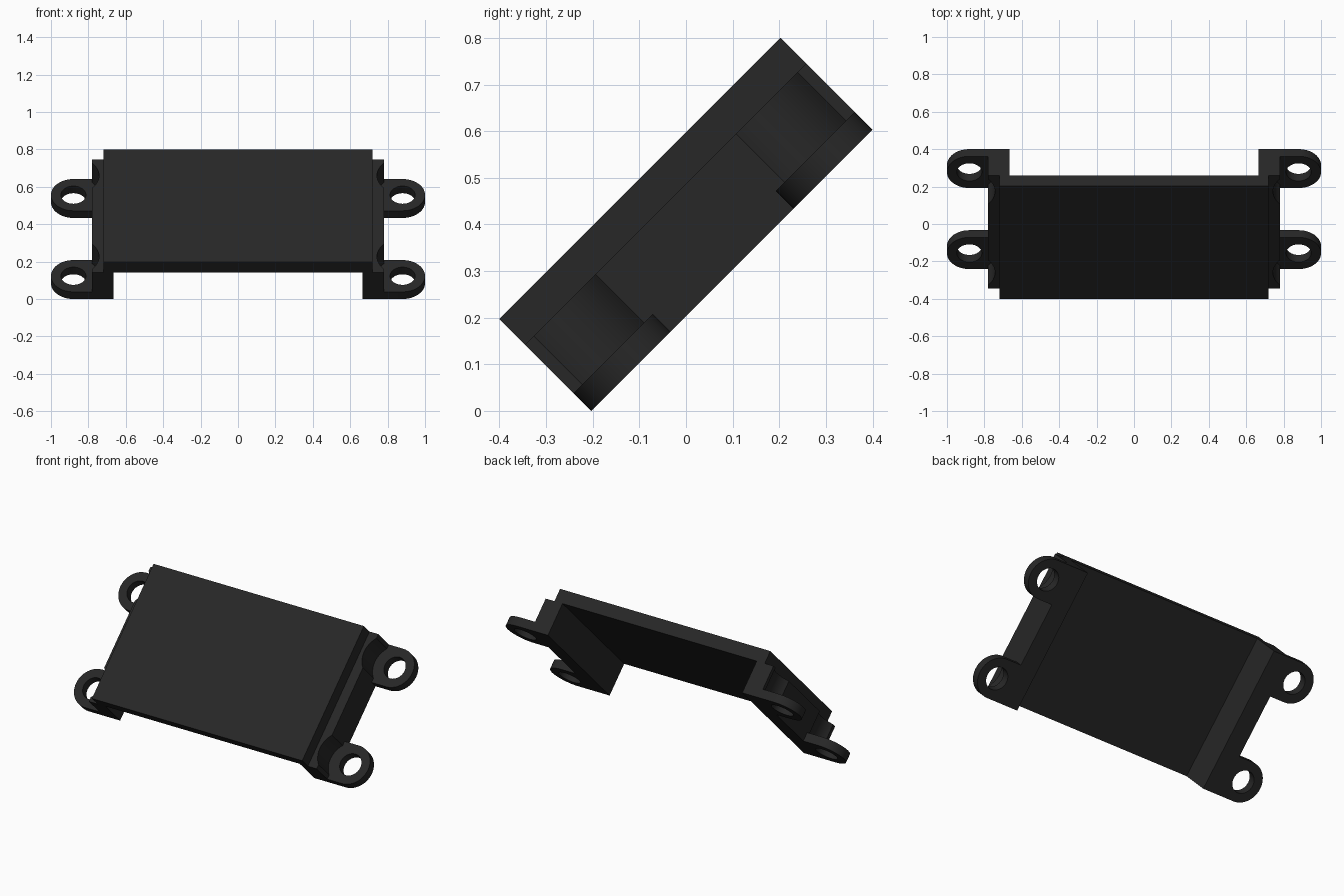
import bpy, bmesh, math
from mathutils import Matrix

if "Cube" in bpy.data.objects:
    bpy.data.objects.remove(bpy.data.objects["Cube"])

L, D = 0.853, 0.279           # length and depth of the tilted body
STEP = D - 0.078              # height of the shoulder / channel ceiling
EAR_T, EAR_R = 0.054, 0.12    # ear thickness and radius
EAR_X, EAR_Y = 0.88, L / 2 - 0.12
WALL_X = 0.78

black = bpy.data.materials.new("matte black")
black.diffuse_color = (0.02, 0.02, 0.02, 1)
black.use_nodes = True
black.node_tree.nodes["Principled BSDF"].inputs["Base Color"].default_value = black.diffuse_color

# whole model leans back 45 degrees
TILT = (Matrix.Translation((0, D / 2 * math.sqrt(0.5), L / 2 * math.sqrt(0.5)))
        @ Matrix.Rotation(math.radians(45), 4, 'X'))


def prism(name, points, offset):
    """Extrude a closed planar outline by an offset vector."""
    bm = bmesh.new()
    face = bm.faces.new([bm.verts.new(p) for p in points])
    ext = bmesh.ops.extrude_face_region(bm, geom=[face])
    verts = [v for v in ext["geom"] if isinstance(v, bmesh.types.BMVert)]
    bmesh.ops.translate(bm, verts=verts, vec=offset)
    bmesh.ops.recalc_face_normals(bm, faces=bm.faces)
    mesh = bpy.data.meshes.new(name)
    bm.to_mesh(mesh)
    bm.free()
    mesh.materials.append(black)
    obj = bpy.data.objects.new(name, mesh)
    bpy.context.collection.objects.link(obj)
    return obj


def arc(cx, cy, z, r, start, end, n):
    return [(cx + r * math.cos(start + (end - start) * i / n),
             cy + r * math.sin(start + (end - start) * i / n), z) for i in range(n + 1)]


def cylinder(name, cx, cy, r, z0, z1):
    return prism(name, arc(cx, cy, z0, r, 0, 2 * math.pi, 48)[:-1], (0, 0, z1 - z0))


def activate(obj):
    bpy.ops.object.select_all(action='DESELECT')
    obj.select_set(True)
    bpy.context.view_layer.objects.active = obj


def cut(obj, cutter):
    mod = obj.modifiers.new("cut", 'BOOLEAN')
    mod.operation, mod.solver, mod.object = 'DIFFERENCE', 'EXACT', cutter
    activate(obj)
    bpy.ops.object.modifier_apply(modifier=mod.name)
    bpy.data.objects.remove(cutter)


def finish(obj):
    activate(obj)
    bpy.ops.object.shade_smooth_by_angle(angle=math.radians(30))
    obj.matrix_world = TILT


# channel-shaped body: top plate with a stepped shoulder over two side walls
half = [(0.665, STEP), (0.665, 0), (WALL_X, 0), (WALL_X, STEP), (0.72, STEP), (0.72, D)]
section = half + [(-x, z) for x, z in reversed(half)]
body = prism("channel_body", [(x, -L / 2, z) for x, z in section], (0, L, 0))

for sx, side in ((1, "right"), (-1, "left")):
    for sy, end in ((1, "upper"), (-1, "lower")):
        # round screw-head clearance pocket in the wall
        cut(body, cylinder("pocket_cutter", sx * EAR_X, sy * EAR_Y, 0.137, EAR_T, D + 0.1))
        # rounded mounting ear with a bolt hole
        outline = [(WALL_X, sy * EAR_Y - EAR_R, 0)]
        outline += arc(EAR_X, sy * EAR_Y, 0, EAR_R, -math.pi / 2, math.pi / 2, 24)
        outline += [(WALL_X, sy * EAR_Y + EAR_R, 0)]
        ear = prism(f"{side}_{end}_ear", [(sx * x, y, z) for x, y, z in outline], (0, 0, EAR_T))
        cut(ear, cylinder("hole_cutter", sx * EAR_X, sy * EAR_Y, 0.067, -0.1, 0.2))
        finish(ear)
finish(body)
